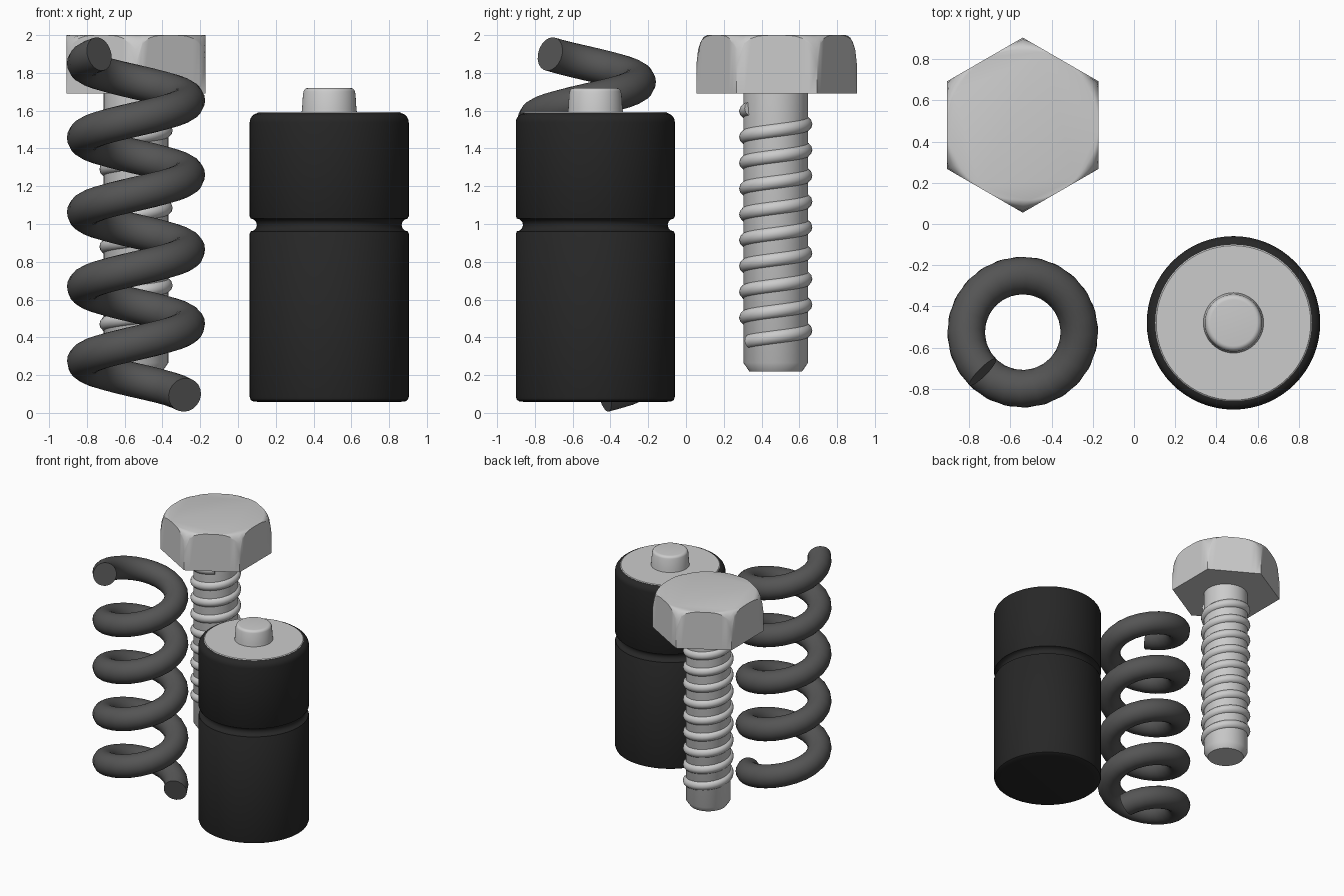
import bpy, bmesh, math
from math import sin, cos, pi, radians

if "Cube" in bpy.data.objects:
    bpy.data.objects.remove(bpy.data.objects["Cube"])


def material(name, v):
    m = bpy.data.materials.new(name)
    m.diffuse_color = (v, v, v, 1)
    m.use_nodes = True
    m.node_tree.nodes["Principled BSDF"].inputs["Base Color"].default_value = m.diffuse_color
    return m


def skin(name, rings, loc, mat=None, angle=35):
    """Join equal-length rings of points into a closed, capped surface."""
    bm = bmesh.new()
    vs = [[bm.verts.new(p) for p in r] for r in rings]
    n = len(vs[0])
    for a, b in zip(vs, vs[1:]):
        for i in range(n):
            j = (i + 1) % n
            bm.faces.new((a[i], a[j], b[j], b[i]))
    bm.faces.new(vs[0][::-1])
    bm.faces.new(vs[-1])
    bmesh.ops.recalc_face_normals(bm, faces=bm.faces)
    me = bpy.data.meshes.new(name)
    bm.to_mesh(me)
    bm.free()
    ob = bpy.data.objects.new(name, me)
    bpy.context.collection.objects.link(ob)
    ob.location = loc
    if mat:
        me.materials.append(mat)
    bpy.ops.object.select_all(action='DESELECT')
    ob.select_set(True)
    bpy.context.view_layer.objects.active = ob
    bpy.ops.object.shade_smooth_by_angle(angle=radians(angle))
    return ob


def lathe(name, profile, loc, mat=None, n=64):
    rings = [[(r * cos(2 * pi * i / n), r * sin(2 * pi * i / n), z) for i in range(n)]
             for r, z in profile]
    return skin(name, rings, loc, mat)


def helix(name, R, r, z0, z1, a0, a1, loc, mat=None, seg=24, sides=16):
    """Round wire swept along a right-handed helix, angles in degrees."""
    steps = round((a1 - a0) / 360 * seg)
    slope = math.atan((z1 - z0) / (radians(a1 - a0) * R))
    rings = []
    for k in range(steps + 1):
        t = k / steps
        a, z = radians(a0 + (a1 - a0) * t), z0 + (z1 - z0) * t
        ring = []
        for i in range(sides):
            u, v = r * cos(2 * pi * i / sides), r * sin(2 * pi * i / sides)
            rad, tan = R + u, -v * sin(slope)
            ring.append((rad * cos(a) - tan * sin(a), rad * sin(a) + tan * cos(a),
                         z + v * cos(slope)))
        rings.append(ring)
    return skin(name, rings, loc, mat, 45)


def arc(cx, cz, r, a0, a1, n=6):
    return [(cx + r * cos(radians(a0 + (a1 - a0) * i / n)),
             cz + r * sin(radians(a0 + (a1 - a0) * i / n))) for i in range(n + 1)]


black = material("black_case", 0.02)
dark = material("dark_steel", 0.09)

# coil spring
helix("coil_spring", 0.275, 0.091, 0.095, 1.9, 20, 225 + 1440, (-0.54, -0.525, 0), dark, sides=20)

# bolt shank with thread ridge
bolt = (-0.54, 0.475, 0)
lathe("bolt_shank", [(0.14, 0.22), (0.171, 0.265), (0.171, 1.7)], bolt, n=48)
helix("bolt_thread", 0.156, 0.038, 0.38, 1.61, -58, -58 + 360 * 9, bolt, seg=32, sides=12)

# hexagonal bolt head: rounded chamfer cuts curved tops into the flats
apothem, inner, N = 0.368, 0.366, 72
def hex_radius(a):
    return apothem / cos((a + pi / 6) % (pi / 3) - pi / 6)
def chamfer_z(r):
    return 1.835 + 0.165 * math.sqrt(max(0, 1 - ((r - inner) / 0.059) ** 2)) if r < 0.425 else 1.835
angles = [2 * pi * i / N for i in range(N)]
head = [[(hex_radius(a) * cos(a), hex_radius(a) * sin(a), 1.69) for a in angles]]
for f in (1, 0.85, 0.65, 0.4, 0):
    ring = []
    for a in angles:
        r = inner + (hex_radius(a) - inner) * f
        ring.append((r * cos(a), r * sin(a), chamfer_z(r)))
    head.append(ring)
skin("bolt_head", head, (-0.54, 0.48, 0), angle=30)

# cylindrical cell: grooved black case, pale end disc and terminal
cell = (0.483, -0.48, 0)
case = ([(0.35, 0.057), (0.40, 0.06), (0.415, 0.068), (0.421, 0.085), (0.421, 0.95)]
        + [(0.417, 0.956)] + arc(0.417, 0.995, 0.034, -90, -270)
        + [(0.417, 1.034), (0.421, 1.04)]
        + arc(0.371, 1.538, 0.05, 0, 90)[0:])
lathe("cell_case", case, cell, black)
lathe("cell_end_disc", [(0.38, 1.5), (0.38, 1.588), (0.375, 1.592), (0.1, 1.592)], cell)
lathe("cell_terminal", [(0.148, 1.58), (0.144, 1.61), (0.139, 1.69)]
      + arc(0.112, 1.695, 0.025, 0, 90), cell, n=48)
